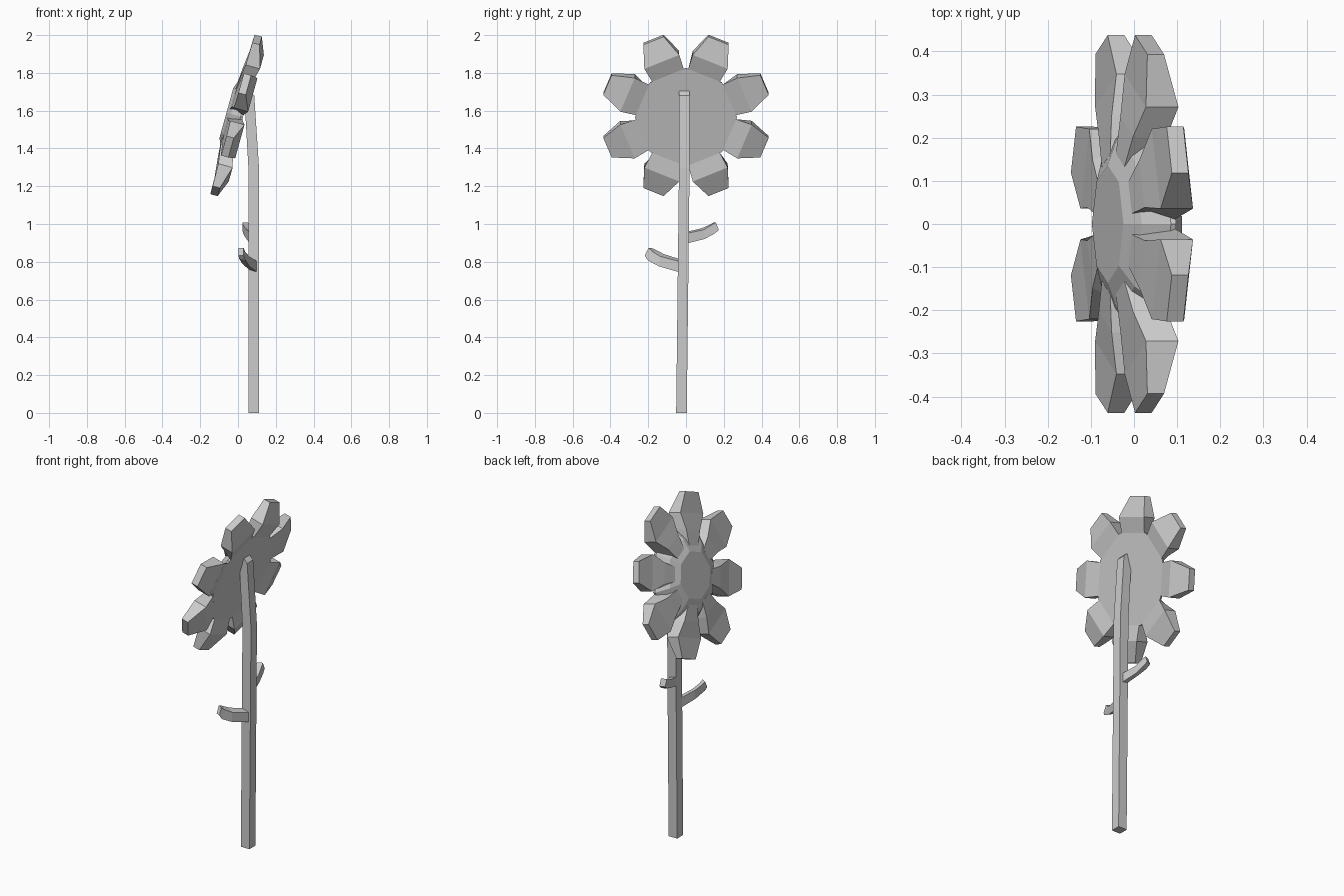
import bpy, bmesh, math
from mathutils import Vector, Matrix

if "Cube" in bpy.data.objects:
    bpy.data.objects.remove(bpy.data.objects["Cube"])


def loft(name, rings, mat=None):
    """Skin a list of equally sized vertex rings and cap both ends."""
    bm = bmesh.new()
    loops = [[bm.verts.new(p) for p in ring] for ring in rings]
    n = len(loops[0])
    for a, b in zip(loops, loops[1:]):
        for i in range(n):
            j = (i + 1) % n
            bm.faces.new((a[i], a[j], b[j], b[i]))
    bm.faces.new(loops[0])
    bm.faces.new(loops[-1])
    bmesh.ops.recalc_face_normals(bm, faces=bm.faces)
    me = bpy.data.meshes.new(name)
    bm.to_mesh(me)
    bm.free()
    if mat:
        me.transform(mat)
    ob = bpy.data.objects.new(name, me)
    bpy.context.collection.objects.link(ob)
    return ob


# Head frame: local x = petal "up", y = sideways, z = facing direction
tilt = math.radians(15.5)
s, c = math.sin(tilt), math.cos(tilt)
head = Matrix(((s, 0, -c, -0.01), (0, 1, 0, 0), (c, 0, s, 1.575), (0, 0, 0, 1)))


def octagon(r, z):
    return [(r * math.cos(i * math.pi / 4), r * math.sin(i * math.pi / 4), z) for i in range(8)]


# Flower centre: flat back, stepped bevel towards the front
loft("flower_centre", [octagon(0.27, -0.037), octagon(0.268, -0.025),
                       octagon(0.205, 0.028), octagon(0.137, 0.053)], head)

# Petals: radius, front half width, back half width, front z, back z
profile = [(0.16, 0.04, 0.05, 0.04, -0.03),
           (0.245, 0.06, 0.09, 0.033, -0.036),
           (0.335, 0.10, 0.10, 0.022, -0.056),
           (0.45, 0.058, 0.058, 0.020, -0.020)]
petal = [[(r, -f, zf), (r, f, zf), (r, b, zb), (r, -b, zb)] for r, f, b, zf, zb in profile]
for k in range(8):
    turn = Matrix.Rotation(math.radians(22.5 + 45 * k), 4, 'Z')
    loft(f"petal_{k + 1}", petal, head @ turn)


def box_ring(centre, u, v):
    p, u, v = Vector(centre), Vector(u), Vector(v)
    return [p - u - v, p + u - v, p + u + v, p - u + v]


# Stem: square, bending into the back of the head
w = 0.028
loft("stem", [box_ring((0.083, -0.024, 0), (w, 0, 0), (0, w, 0)),
              box_ring((0.083, -0.009, 1.30), (w, 0, 0), (0, w, 0)),
              box_ring((0.058, -0.009, 1.71), (w, 0, -0.03), (0, w, 0))])

# Leaves: short bent blades
loft("lower_leaf", [box_ring((0.083, -0.03, 0.778), (0.02, 0, -0.006), (0, 0, 0.029)),
                    box_ring((0.042, -0.13, 0.808), (0.018, -0.01, -0.006), (0, 0.004, 0.026)),
                    box_ring((0.022, -0.18, 0.835), (0.016, -0.01, -0.004), (0, 0.014, 0.022)),
                    box_ring((0.016, -0.2, 0.853), (0.014, -0.008, 0), (0, 0.01, 0.02))])
loft("upper_leaf", [box_ring((0.075, 0.005, 0.928), (0.018, 0, -0.004), (0, 0, 0.027)),
                    box_ring((0.055, 0.09, 0.949), (0.016, 0.006, -0.004), (0, -0.003, 0.024)),
                    box_ring((0.044, 0.135, 0.971), (0.016, 0.006, 0), (0, -0.008, 0.023)),
                    box_ring((0.038, 0.16, 0.988), (0.015, 0.006, 0), (0, -0.008, 0.02))])
